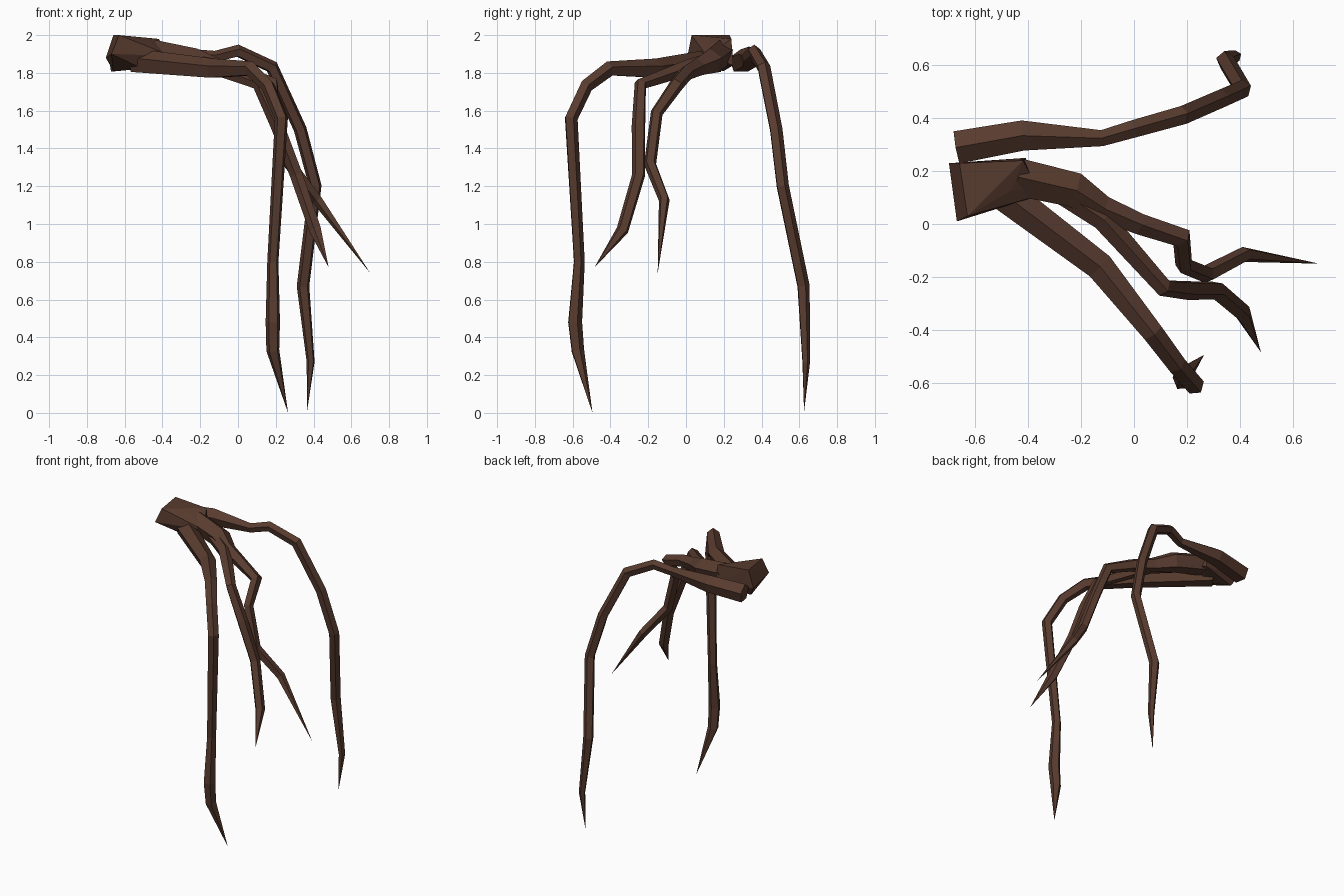
import bpy, bmesh, math
from mathutils import Vector

cube = bpy.data.objects.get("Cube")
if cube:
    bpy.data.objects.remove(cube, do_unlink=True)

# Dark bark colour shared by every part
bark = bpy.data.materials.new("dark_bark")
bark.use_nodes = True
BROWN = (0.098, 0.044, 0.028, 1)
bark.diffuse_color = BROWN
bark.node_tree.nodes["Principled BSDF"].inputs["Base Color"].default_value = BROWN


def finish(name, bm):
    bmesh.ops.recalc_face_normals(bm, faces=bm.faces[:])
    mesh = bpy.data.meshes.new(name)
    bm.to_mesh(mesh)
    bm.free()
    mesh.materials.append(bark)
    obj = bpy.data.objects.new(name, mesh)
    bpy.context.scene.collection.objects.link(obj)
    return obj


def root(name, path, sides=5):
    """Faceted tapering tube through (x, y, z, radius); ends in a point."""
    pts = [Vector(p[:3]) for p in path]
    bm = bmesh.new()
    rings = []
    up = Vector((0, 0, 1))
    for i, (p, spec) in enumerate(zip(pts[:-1], path)):
        tangent = (pts[i + 1] - p).normalized()
        if i:
            tangent = (tangent + (p - pts[i - 1]).normalized()).normalized()
        up = (up - tangent * up.dot(tangent)).normalized()
        side = tangent.cross(up)
        angles = [math.tau * k / sides for k in range(sides)]
        rings.append([bm.verts.new(p + spec[3] * (up * math.cos(a) + side * math.sin(a)))
                      for a in angles])
    for a, b in zip(rings, rings[1:]):
        for k in range(sides):
            n = (k + 1) % sides
            bm.faces.new((a[k], a[n], b[n], b[k]))
    tip = bm.verts.new(pts[-1])
    for k in range(sides):
        bm.faces.new((rings[-1][k], rings[-1][(k + 1) % sides], tip))
    bm.faces.new(rings[0])
    return finish(name, bm)


# Chunky faceted stump where the roots meet
bm = bmesh.new()
for co in [(-.66, .23, 2), (-.63, .03, 2), (-.7, .23, 1.88), (-.67, .01, 1.9),
           (-.66, .2, 1.81), (-.42, .24, 1.98), (-.46, .13, 1.96),
           (-.35, .11, 1.89), (-.41, .25, 1.84), (-.5, .1, 1.82)]:
    bm.verts.new(co)
bmesh.ops.convex_hull(bm, input=bm.verts[:])
finish("root_stump", bm)

# Long root at the back
root("back_root", [
    (-.67, .29, 1.86, .065), (-.42, .335, 1.88, .06), (-.12, .325, 1.885, .032),
    (0, .36, 1.915, .035), (.18, .41, 1.83, .037), (.33, .475, 1.5, .036),
    (.41, .51, 1.2, .035), (.345, .62, .67, .035), (.385, .635, .27, .022),
    (.365, .625, .005, 0)])

# Long root at the front
root("front_root", [
    (-.54, .15, 1.86, .068), (-.13, -.16, 1.82, .056), (.07, -.41, 1.82, .042),
    (.16, -.53, 1.73, .038), (.23, -.61, 1.56, .037), (.185, -.567, .8, .031),
    (.185, -.59, .48, .04), (.185, -.575, .33, .036), (.265, -.495, 0, 0)])

# Two shorter forked roots in the middle
root("middle_root", [
    (-.45, .18, 1.9, .075), (-.23, .13, 1.86, .07), (-.12, .06, 1.83, .05),
    (.02, 0, 1.8, .042), (.18, -.05, 1.74, .04), (.19, -.155, 1.59, .034),
    (.275, -.19, 1.32, .034), (.42, -.115, 1.13, .03), (.7, -.15, .74, 0)])
root("forked_root", [
    (-.3, .14, 1.86, .05), (-.12, .02, 1.83, .045), (.11, -.24, 1.74, .035),
    (.21, -.25, 1.52, .038), (.31, -.25, 1.26, .036), (.41, -.335, .97, .034),
    (.48, -.485, .77, 0)])
